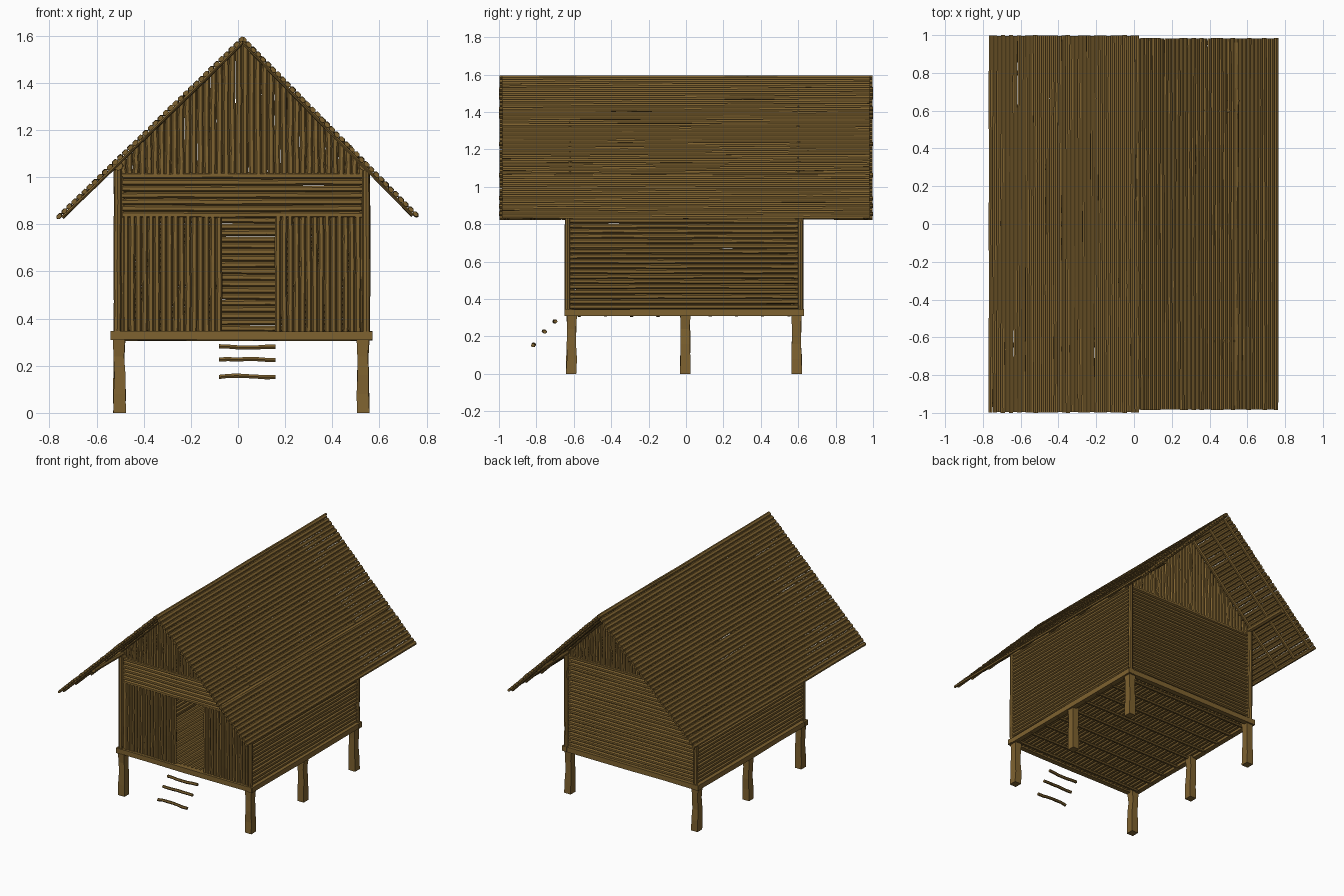
import bpy, bmesh, math, random
from mathutils import Vector

if "Cube" in bpy.data.objects:
    bpy.data.objects.remove(bpy.data.objects["Cube"])

random.seed(4)
bamboo = bpy.data.materials.new("bamboo brown")
bamboo.diffuse_color = (0.21, 0.122, 0.029, 1)
bamboo.use_nodes = True
bamboo.node_tree.nodes["Principled BSDF"].inputs["Base Color"].default_value = bamboo.diffuse_color

CX, CY = 0.02, -0.01            # hut centre
XL, XR = -0.505, 0.538          # wall lines
YF, YB = -0.62, 0.60
FLOOR, PLATE = 0.345, 1.02
RIDGE = Vector((0.02, 0, 1.6))


def pole(bm, a, b, out, rw, rt, sides=6, segs=5, jit=0.0015, widths=None):
    """Slightly crooked pole from a to b; a flat face looks along 'out'."""
    a, b, n = Vector(a), Vector(b), Vector(out).normalized()
    s = (b - a).normalized().cross(n)
    turn = math.pi / 4 if sides == 4 else 0
    rings = []
    for i in range(segs + 1):
        off = s * random.uniform(-jit, jit) + n * random.uniform(-jit, jit)
        c = a.lerp(b, i / segs) + off
        k = widths[i] if widths else random.uniform(0.96, 1.06)
        ring = []
        for j in range(sides):
            t = turn + 2 * math.pi * j / sides
            ring.append(bm.verts.new(c + s * (math.cos(t) * rw * k) + n * (math.sin(t) * rt * k)))
        rings.append(ring)
    for r0, r1 in zip(rings, rings[1:]):
        for j in range(sides):
            k = (j + 1) % sides
            bm.faces.new((r0[j], r0[k], r1[k], r1[j]))
    bm.faces.new(rings[0][::-1])
    bm.faces.new(rings[-1])


def finish(bm, name):
    bmesh.ops.recalc_face_normals(bm, faces=bm.faces)
    me = bpy.data.meshes.new(name)
    bm.to_mesh(me)
    bm.free()
    me.materials.append(bamboo)
    bpy.context.collection.objects.link(bpy.data.objects.new(name, me))


def spread(lo, hi, pitch):
    n = max(1, round((hi - lo) / pitch))
    w = (hi - lo) / n
    return [lo + w * (i + 0.5) for i in range(n)], w / 2


# Stilts: square, narrowed in the middle
bm = bmesh.new()
for x in (-0.503, 0.531):
    for y in (-0.612, -0.003, 0.592):
        pole(bm, (x, y, 0), (x, y, 0.32), (0, 1, 0), 0.037, 0.039, 4, 4, 0.003,
             (1, 0.98, 0.9, 0.86, 1))
finish(bm, "stilts")

# Floor frame
bm = bmesh.new()
for y in (-0.63, 0.61):
    pole(bm, (-0.54, y, 0.328), (0.57, y, 0.328), (0, 0, 1), 0.026, 0.026, 4, 4, 0.001)
for x in (-0.52, 0.55):
    pole(bm, (x, -0.65, 0.328), (x, 0.63, 0.328), (0, 0, 1), 0.026, 0.026, 4, 4, 0.001)
finish(bm, "floor_frame")

# Floor slats and joists
bm = bmesh.new()
xs, h = spread(-0.5, 0.53, 0.032)
for x in xs:
    pole(bm, (x, -0.61, 0.331), (x, 0.59, 0.331), (0, 0, 1), h, 0.014)
finish(bm, "floor_slats")
bm = bmesh.new()
for i in range(9):
    y = -0.57 + 0.14 * i
    pole(bm, (-0.52, y, 0.314), (0.55, y, 0.314), (0, 0, 1), 0.013, 0.009)
finish(bm, "floor_joists")

# Side walls, horizontal poles
zs, h = spread(FLOOR, PLATE, 0.027)
for name, x, d in (("left_wall", XL, -1), ("right_wall", XR, 1)):
    bm = bmesh.new()
    for z in zs:
        pole(bm, (x, YF, z), (x, YB, z), (d, 0, 0), h, 0.013)
    finish(bm, name)

# Back wall
bm = bmesh.new()
for z in zs:
    pole(bm, (XL, YB, z), (XR, YB, z), (0, 1, 0), h, 0.013)
finish(bm, "back_wall")

# Front wall: uprights either side of the doorway, lintel poles above
bm = bmesh.new()
for lo, hi in ((-0.488, -0.067), (0.157, 0.522)):
    xs, h = spread(lo, hi, 0.027)
    for x in xs:
        pole(bm, (x, YF, FLOOR - 0.01), (x, YF, 0.84), (0, -1, 0), h, 0.013)
finish(bm, "front_wall")
bm = bmesh.new()
zs, h = spread(0.825, PLATE, 0.028)
for z in zs:
    pole(bm, (-0.49, YF, z), (0.525, YF, z), (0, -1, 0), h, 0.015)
finish(bm, "door_lintel")

# Paired corner posts
bm = bmesh.new()
for x, sx in ((XL, -1), (XR, 1)):
    for y, sy in ((YF, -1), (YB, 1)):
        for dx, dy in ((0.006, -0.013), (-0.011, 0.008)):
            pole(bm, (x + sx * dx, y - sy * dy, FLOOR - 0.01),
                 (x + sx * dx, y - sy * dy, 1.03), (0, sy, 0), 0.016, 0.015, 8)
finish(bm, "corner_posts")

# Wall plates carrying the rafters
bm = bmesh.new()
for x in (-0.508, 0.535):
    pole(bm, (x, -0.96, 1.047), (x, 0.96, 1.047), (0, 0, 1), 0.021, 0.021, 8)
finish(bm, "wall_plates")

# Gables: uprights cut under the roof slope
for name, y, d in (("front_gable", YF, -1), ("back_gable", YB, 1)):
    bm = bmesh.new()
    xs, h = spread(-0.5, 0.535, 0.027)
    for x in xs:
        top = RIDGE.z - 0.99 * abs(x - RIDGE.x) - 0.022
        pole(bm, (x, y, 1.005), (x, y, top), (0, d, 0), h, 0.011, jit=0.002)
    finish(bm, name)

# Roof: long poles across each slope, rafters below
for name, eave, y0 in (("left_roof", Vector((-0.775, 0, 0.83)), 1.0),
                       ("right_roof", Vector((0.77, 0, 0.838)), 0.985)):
    down = (eave - RIDGE)
    length = down.length
    down.normalize()
    out = Vector((-down.z * math.copysign(1, down.x), 0, abs(down.x)))
    ds, h = spread(0, length, 0.03)
    bm = bmesh.new()
    for t in ds:
        c = RIDGE + down * t - out * 0.009
        e = Vector((0, y0 - random.uniform(0, 0.004), 0))
        pole(bm, c - e, c + e, out, h, 0.010, segs=6)
    finish(bm, name + "_poles")
    bm = bmesh.new()
    for y in (-0.96, -0.82, -0.64, -0.3, 0, 0.3, 0.62, 0.8, 0.96):
        off = Vector((0, y, 0)) - out * 0.022
        pole(bm, RIDGE + down * 0.02 + off, eave - down * 0.02 + off, out, 0.013, 0.008)
    finish(bm, name + "_rafters")

# Entry steps: three crooked floating rungs
bm = bmesh.new()
for y, z in ((-0.815, 0.155), (-0.757, 0.226), (-0.70, 0.28)):
    pole(bm, (-0.08, y, z), (0.16, y, z), (0, 0, 1), 0.011, 0.010, 6, 6, 0.004)
finish(bm, "entry_steps")
